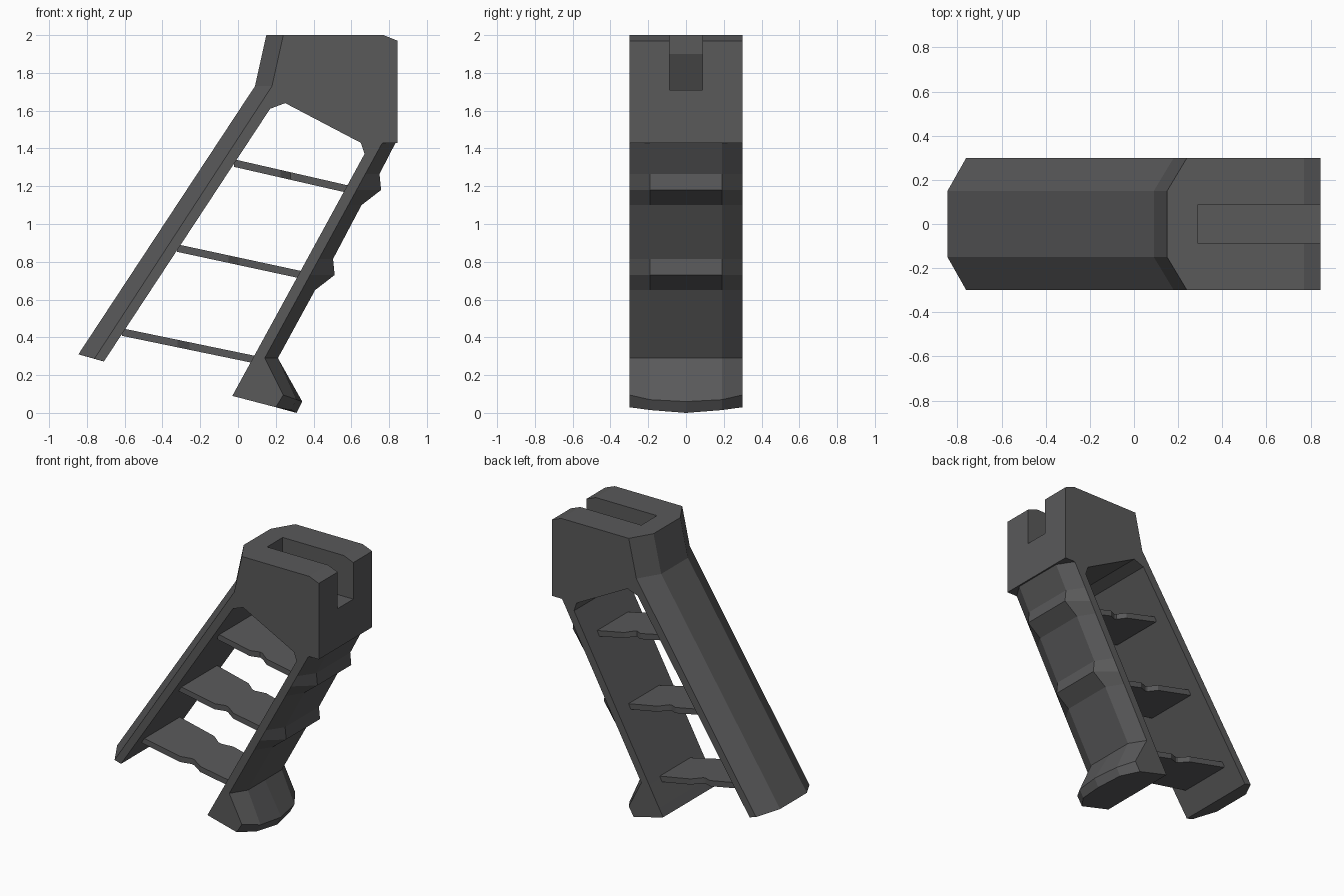
import bpy
import bmesh

cube = bpy.data.objects.get("Cube")
if cube:
    bpy.data.objects.remove(cube, do_unlink=True)

grey = bpy.data.materials.new("dark_grey")
grey.use_nodes = True
colour = (0.1, 0.1, 0.102, 1)
grey.diffuse_color = colour
grey.node_tree.nodes["Principled BSDF"].inputs["Base Color"].default_value = colour


def loft(name, rings):
    """Skin a row of matching closed rings and cap both ends."""
    bm = bmesh.new()
    rows = [[bm.verts.new(p) for p in ring] for ring in rings]
    n = len(rows[0])
    for a, b in zip(rows, rows[1:]):
        for i in range(n):
            j = (i + 1) % n
            bm.faces.new((a[i], a[j], b[j], b[i]))
    bm.faces.new(rows[0])
    bm.faces.new(rows[-1])
    bmesh.ops.recalc_face_normals(bm, faces=bm.faces)
    mesh = bpy.data.meshes.new(name)
    bm.to_mesh(mesh)
    bm.free()
    mesh.materials.append(grey)
    obj = bpy.data.objects.new(name, mesh)
    bpy.context.collection.objects.link(obj)
    return obj


# Head block and rear strap: one side profile, back edge bevelled at both sides
back_mid = [(-0.845, 0.31), (0.09, 1.73), (0.15, 2)]
back_side = [(-0.76, 0.287), (0.18, 1.73), (0.24, 2)]
rest = [(0.77, 2), (0.845, 1.97), (0.845, 1.43), (0.77, 1.43), (0.67, 1.37),
        (0.65, 1.43), (0.25, 1.64), (0.17, 1.61), (-0.71, 0.272)]
frame = loft("head_and_rear_strap", [
    [(x, y, z) for x, z in back + rest]
    for y, back in ((-0.3, back_side), (-0.15, back_mid),
                    (0.15, back_mid), (0.3, back_side))])

# Slot cut through the top and front of the head
slot = [(0.29, 2.1), (0.29, 1.9), (0.2, 1.71), (0.95, 1.71), (0.95, 2.1)]
cutter = loft("slot_cutter", [[(x, y, z) for x, z in slot] for y in (-0.088, 0.088)])
cutter.hide_render = True
cut = frame.modifiers.new("slot", "BOOLEAN")
cut.operation = "DIFFERENCE"
cut.solver = "EXACT"
cut.object = cutter
bpy.context.view_layer.objects.active = frame
bpy.ops.object.modifier_apply(modifier=cut.name)
bpy.data.objects.remove(cutter, do_unlink=True)


# Front strap: bevelled bar with two finger ridges and a flared foot
def inner(z):
    return -0.03 + (z - 0.09) / 1.83


def section(rear, side, outer, mid):
    half = [(rear, 0.3), (side, 0.3), (outer, 0.19), (mid, 0)]
    ring = [(p[0], y, p[1]) for p, y in half]
    return ring + [(x, -y, z) for x, y, z in reversed(ring[:-1])]


def bar(z, bulge=0):
    x = inner(z)
    out = (x + 0.132 + bulge, z)
    return section((x, z), (x + 0.062, z), out, out)


rings = [section((-0.03, 0.09), (0.20, 0.03), (0.28, 0.015), (0.31, 0)),
         section((0.0, 0.145), (0.24, 0.095), (0.31, 0.07), (0.34, 0.06)),
         bar(0.29)]
for z in (0.73, 1.18):
    rings += [bar(z - 0.08), bar(z, 0.06), bar(z + 0.085, 0.005)]
rings.append(bar(1.43))
loft("front_strap", rings)


# Three flat rungs with a waist in the middle
def rung(name, x0, z0, x1, z1):
    outline = [(-0.02, 0.2), (0.4, 0.19), (0.49, 0.15), (0.52, 0.15),
               (0.62, 0.185), (1.02, 0.17)]
    outline += [(t, -w) for t, w in reversed(outline)]
    loft(name, [[(x0 + t * (x1 - x0), w, z0 + t * (z1 - z0) - drop)
                 for t, w in outline] for drop in (0, 0.04)])


rung("lower_rung", -0.6, 0.445, 0.10, 0.30)
rung("middle_rung", -0.31, 0.89, 0.34, 0.75)
rung("upper_rung", -0.01, 1.34, 0.58, 1.205)
